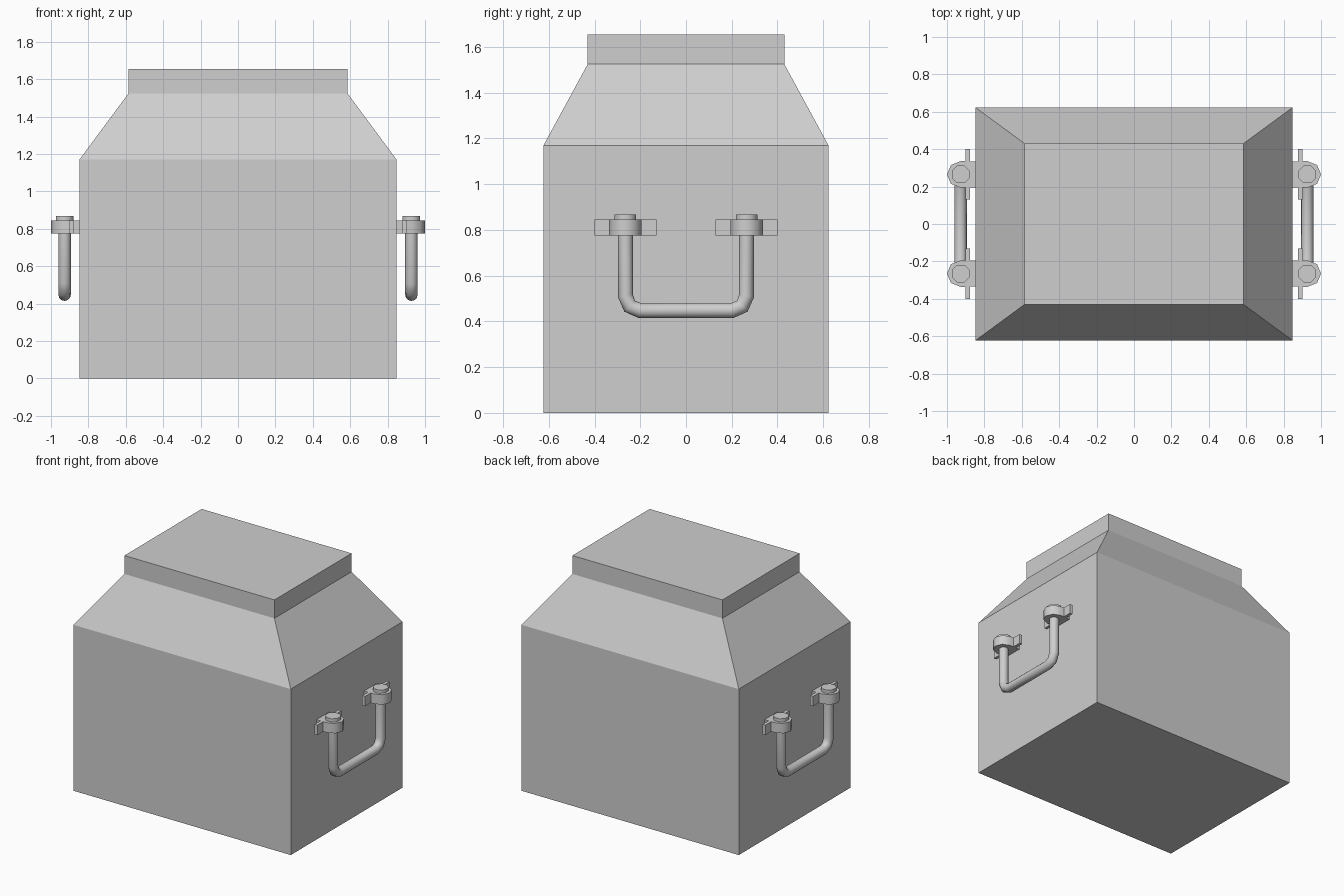
import bpy, bmesh, math

cube = bpy.data.objects.get("Cube")
if cube:
    bpy.data.objects.remove(cube, do_unlink=True)

grey = bpy.data.materials.new("light_grey")
grey.use_nodes = True
colour = (0.62, 0.62, 0.62, 1)
grey.diffuse_color = colour
grey.node_tree.nodes["Principled BSDF"].inputs["Base Color"].default_value = colour

POST_X, POST_Y = 0.927, 0.265   # centre of each handle post
CLAMP_LOW, CLAMP_HIGH = 0.775, 0.845


def add_object(name, data):
    ob = bpy.data.objects.new(name, data)
    bpy.context.collection.objects.link(ob)
    data.materials.append(grey)
    return ob


def select_only(ob):
    bpy.ops.object.select_all(action="DESELECT")
    ob.select_set(True)
    bpy.context.view_layer.objects.active = ob


def loft(name, rings, smooth=False):
    """Skin a stack of matching point rings and cap both ends."""
    bm = bmesh.new()
    loops = [[bm.verts.new(p) for p in ring] for ring in rings]
    n = len(loops[0])
    for a, b in zip(loops, loops[1:]):
        for i in range(n):
            j = (i + 1) % n
            bm.faces.new((a[i], a[j], b[j], b[i]))
    bm.faces.new(loops[0])
    bm.faces.new(loops[-1])
    bmesh.ops.recalc_face_normals(bm, faces=bm.faces)
    mesh = bpy.data.meshes.new(name)
    bm.to_mesh(mesh)
    bm.free()
    ob = add_object(name, mesh)
    if smooth:
        select_only(ob)
        bpy.ops.object.shade_smooth_by_angle(angle=math.radians(50))
    return ob


def prism(name, outline, low, high, smooth=False):
    return loft(name, [[(x, y, z) for x, y in outline] for z in (low, high)], smooth)


def rectangle(x0, x1, y0, y1):
    return [(x0, y0), (x1, y0), (x1, y1), (x0, y1)]


# Box body with sloping shoulders and upright collar
sections = [(0.848, 0.623, 0), (0.848, 0.623, 1.17),
            (0.585, 0.43, 1.525), (0.585, 0.43, 1.655)]
loft("body", [[(x, y, z) for x, y in rectangle(-hx, hx, -hy, hy)]
              for hx, hy, z in sections])

for side, side_name in ((1, "left"), (-1, "right")):
    # Bent round handle with two-step corners
    bend, low = 0.065, 0.447
    arm = [(POST_Y, CLAMP_HIGH - 0.01)]
    for angle in (0, 45, 90):
        a = math.radians(angle)
        arm.append((POST_Y - bend + bend * math.cos(a), low + bend - bend * math.sin(a)))
    path = arm + [(-y, z) for y, z in reversed(arm)]
    curve = bpy.data.curves.new(side_name + "_handle", "CURVE")
    curve.dimensions = "3D"
    curve.bevel_depth = 0.033
    curve.bevel_resolution = 4
    curve.use_fill_caps = True
    spline = curve.splines.new("POLY")
    spline.points.add(len(path) - 1)
    for point, (y, z) in zip(spline.points, path):
        point.co = (side * POST_X, y, z, 1)
    handle = add_object(side_name + "_handle", curve)
    select_only(handle)
    bpy.ops.object.convert(target="MESH")
    bpy.ops.object.shade_smooth_by_angle(angle=math.radians(50))

    for end, end_name in ((1, "back"), (-1, "front")):
        label = side_name + "_" + end_name
        cy = end * POST_Y

        # Clamp: rounded nose around the post, neck running into the body
        outline = [(side * 0.84, cy - 0.07)]
        for angle in range(-90, 91, 45):
            a = math.radians(angle)
            outline.append((side * (POST_X + 0.073 * math.cos(a)), cy + 0.071 * math.sin(a)))
        outline.append((side * 0.84, cy + 0.07))
        prism(label + "_clamp", outline, CLAMP_LOW, CLAMP_HIGH, True)

        # Thin cross plate through the clamp neck
        prism(label + "_clamp_plate",
              rectangle(side * 0.878, side * 0.9, cy - 0.135, cy + 0.135),
              CLAMP_LOW, CLAMP_HIGH)

        # Eight-sided cap on the post
        cap = [(side * POST_X + 0.051 * math.cos((i + 0.5) * math.pi / 4),
                cy + 0.051 * math.sin((i + 0.5) * math.pi / 4)) for i in range(8)]
        prism(label + "_post_cap", cap, CLAMP_HIGH - 0.01, 0.868, True)
